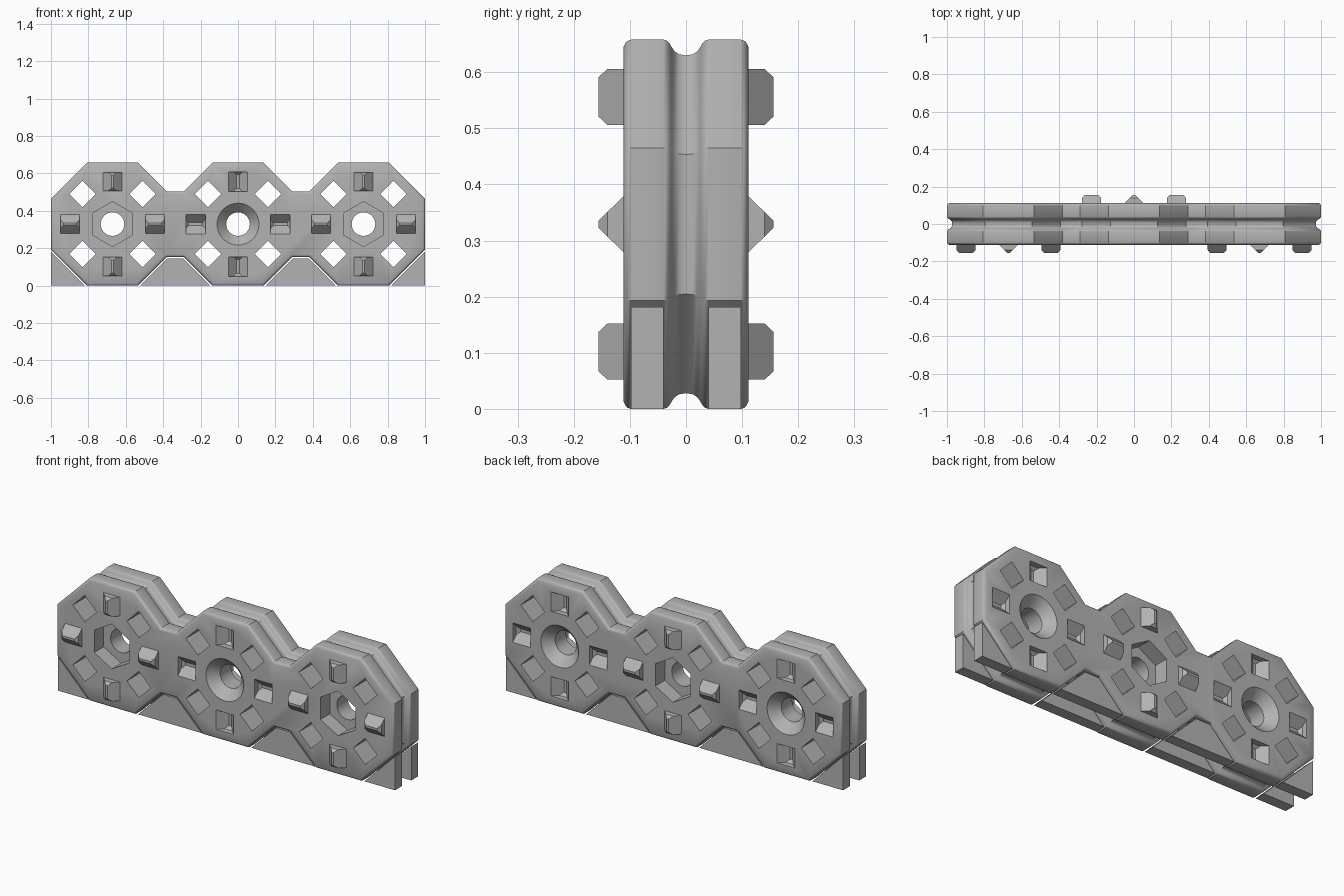
import bpy, bmesh
from math import cos, sin, pi, sqrt, radians
from mathutils import Vector

if "Cube" in bpy.data.objects:
    bpy.data.objects.remove(bpy.data.objects["Cube"], do_unlink=True)

P, A, C = 0.671, 0.329, 0.136      # octagon pitch, apothem, half side
V = 0.175                          # half height of the bridges between octagons
D = 0.111                          # half depth of the body
R = 0.227                          # radius of the ring of pegs, sockets and windows
G = 0.008                          # gap between body and base fillers
CENTRES = [(-P, -1), (0, 1), (P, -1)]   # x position, side that carries the pegs

grey = bpy.data.materials.new("plain grey")
grey.use_nodes = True
COLOUR = (0.45, 0.45, 0.45, 1)
grey.diffuse_color = COLOUR
grey.node_tree.nodes["Principled BSDF"].inputs["Base Color"].default_value = COLOUR


def loft(bm, rings):
    """Closed solid through rings given as (list of (x, z), y)."""
    loops = [[bm.verts.new((x, y, z)) for x, z in pts] for pts, y in rings]
    n = len(loops[0])
    faces = [bm.faces.new(loops[0]), bm.faces.new(loops[-1][::-1])]
    for a, b in zip(loops, loops[1:]):
        for i in range(n):
            j = (i + 1) % n
            faces.append(bm.faces.new((a[i], b[i], b[j], a[j])))
    bmesh.ops.recalc_face_normals(bm, faces=faces)


def finish(bm, name):
    mesh = bpy.data.meshes.new(name)
    bm.to_mesh(mesh)
    bm.free()
    mesh.materials.append(grey)
    ob = bpy.data.objects.new(name, mesh)
    bpy.context.collection.objects.link(ob)
    return ob


def ngon(cx, cz, r, n, turn=0):
    return [(cx + r * cos(turn + 2 * pi * i / n), cz + r * sin(turn + 2 * pi * i / n))
            for i in range(n)]


def inset(pts, d):
    """Move an anticlockwise outline inward by d with mitred corners."""
    out = []
    for i, p in enumerate(pts):
        a, b, c = Vector(pts[i - 1]), Vector(p), Vector(pts[(i + 1) % len(pts)])
        e, f = (b - a).normalized(), (c - b).normalized()
        m, n = Vector((-e.y, e.x)), Vector((-f.y, f.x))
        out.append(tuple(b + (m + n) * d / (1 + m.dot(n))))
    return out


def wedge(bm, cx, k, side, grow, start):
    """Ridged roof shape whose ridge points away from the octagon centre."""
    u = Vector((cos(k * pi / 2), sin(k * pi / 2)))
    v = Vector((-u.y, u.x))
    mid = Vector((cx, A)) + u * R
    rings = []
    for h, length, width in ((start, 0.05, 0.05), (0, 0.05, 0.05),
                             (0.029, 0.05, 0.022), (0.045, 0.035, 0.006)):
        l, w = length + grow, width + grow
        rings.append(([tuple(mid + u * l * i + v * w * j)
                       for i, j in ((1, 1), (-1, 1), (-1, -1), (1, -1))],
                      side * (D + h) if grow == 0 else side * (D - h)))
    loft(bm, rings)


# body outline: three octagons joined by bridges
right_top = [(P + A, A + C), (P + C, 2 * A), (P - C, 2 * A), (P - C - A + V, A + V),
             (C + A - V, A + V), (C, 2 * A)]
top = right_top + [(-x, z) for x, z in reversed(right_top)]
outline = top + [(x, 2 * A - z) for x, z in reversed(top)]

# edge section (depth, inset): rounded rims and a groove round the middle
half = [(D, 0.012), (0.108, 0.006), (0.104, 0.002), (0.098, 0), (0.040, 0), (0.034, 0.002),
        (0.029, 0.007), (0.025, 0.014), (0.020, 0.021), (0.012, 0.026)]
section = [(-y, d) for y, d in half] + [(0, 0.028)] + half[::-1]
bm = bmesh.new()
loft(bm, [(inset(outline, d), y) for y, d in section])
body = finish(bm, "body")

# cutters: square windows, sockets, nut pockets, then screw holes
pockets, holes = bmesh.new(), bmesh.new()
for cx, s in CENTRES:
    for k in range(4):
        t = pi / 4 + k * pi / 2
        window = ngon(cx + R * cos(t), A + R * sin(t), 0.05 * sqrt(2), 4)
        loft(pockets, [(window, -0.2), (window, 0.2)])
        wedge(pockets, cx, k, -s, 0.002, -0.02)
    nut = ngon(cx, A, 0.12, 6, pi / 2)
    loft(pockets, [(nut, s * 0.2), (nut, s * (D - 0.08))])
    loft(holes, [(ngon(cx, A, r, 48), -s * y) for r, y in
                 ((0.122, D + 0.01), (0.112, D), (0.063, D - 0.05), (0.063, -0.2))])

cutters = [finish(pockets, "pocket_cutter"), finish(holes, "hole_cutter")]
for cutter in cutters:
    cutter.hide_render = True
    mod = body.modifiers.new("cut", "BOOLEAN")
    mod.operation, mod.solver, mod.object = "DIFFERENCE", "EXACT", cutter
bpy.context.view_layer.update()
cut_mesh = bpy.data.meshes.new_from_object(
    body.evaluated_get(bpy.context.evaluated_depsgraph_get()))
body.modifiers.clear()
body.data = cut_mesh
for cutter in cutters:
    bpy.data.objects.remove(cutter, do_unlink=True)

bpy.ops.object.select_all(action="DESELECT")
body.select_set(True)
bpy.context.view_layer.objects.active = body
bpy.ops.object.shade_smooth_by_angle(angle=radians(35))

# locating pegs
for name, (cx, s) in zip(("right_pegs", "middle_pegs", "left_pegs"), CENTRES):
    bm = bmesh.new()
    for k in range(4):
        wedge(bm, cx, k, s, 0, -0.01)
    finish(bm, name)

# base fillers: front and back plates under the slopes
z = A - V - G
w = P / 2 - C - A + V - G * 0.414
e, c = P + A, A - C - G * sqrt(2)
for name, sign in (("right", -1), ("left", 1)):
    x = sign * P / 2
    shapes = {"valley_filler": [(x - w - z, 0), (x + w + z, 0), (x + w, z), (x - w, z)],
              "corner_filler": [(sign * e, 0), (sign * e, c), (sign * (e - c), 0)]}
    for part, pts in shapes.items():
        bm = bmesh.new()
        for s in (-1, 1):
            loft(bm, [(pts, s * 0.04), (pts, s * 0.098)])
        finish(bm, name + "_" + part)
